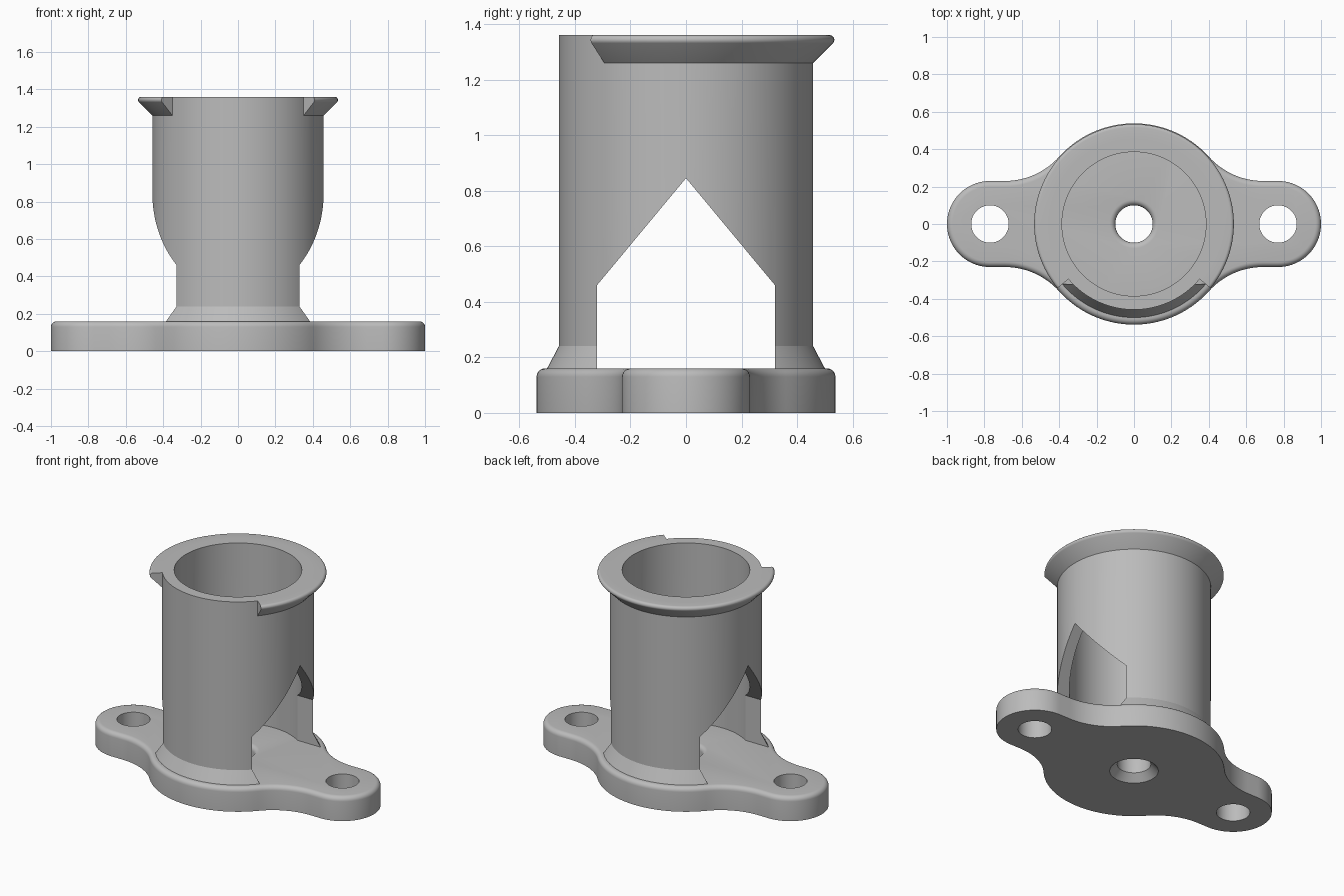
import bpy
import bmesh
from math import sin, cos, asin, pi, radians, sqrt

cube = bpy.data.objects.get("Cube")
if cube:
    bpy.data.objects.remove(cube, do_unlink=True)

SEG = 144
PLATE_TOP = 0.16
TOP = 1.36
OUTER, INNER = 0.458, 0.385

grey = bpy.data.materials.new("plain grey")
grey.use_nodes = True
grey.diffuse_color = (0.5, 0.5, 0.5, 1)
grey.node_tree.nodes["Principled BSDF"].inputs["Base Color"].default_value = (0.5, 0.5, 0.5, 1)


def finish(name, bm):
    bmesh.ops.recalc_face_normals(bm, faces=bm.faces)
    mesh = bpy.data.meshes.new(name)
    bm.to_mesh(mesh)
    bm.free()
    mesh.materials.append(grey)
    obj = bpy.data.objects.new(name, mesh)
    bpy.context.collection.objects.link(obj)
    return obj


def loft(name, rings):
    """Skin equal-length closed rings and cap both ends."""
    bm = bmesh.new()
    loops = [[bm.verts.new(p) for p in ring] for ring in rings]
    n = len(loops[0])
    for a, b in zip(loops, loops[1:]):
        for i in range(n):
            j = (i + 1) % n
            bm.faces.new((a[i], a[j], b[j], b[i]))
    bm.faces.new(loops[0])
    bm.faces.new(loops[-1])
    return finish(name, bm)


def lathe(name, profile, x=0.0, start=0, sweep=360):
    """Turn a closed (radius, z) section about a vertical axis."""
    full = sweep == 360
    steps = round(SEG * sweep / 360)
    bm = bmesh.new()
    rings = []
    for i in range(steps if full else steps + 1):
        a = radians(start) + 2 * pi * i / SEG
        rings.append([bm.verts.new((x + r * cos(a), r * sin(a), z)) for r, z in profile])
    n = len(profile)
    for i in range(steps):
        a, b = rings[i], rings[(i + 1) % len(rings)]
        for k in range(n):
            m = (k + 1) % n
            bm.faces.new((a[k], a[m], b[m], b[k]))
    if not full:
        bm.faces.new(rings[0])
        bm.faces.new(rings[-1])
    return finish(name, bm)


def disc_stack(name, profile, x=0.0):
    """Solid turned body from (radius, z) steps."""
    return loft(name, [[(x + r * cos(2 * pi * i / 64), r * sin(2 * pi * i / 64), z)
                        for i in range(64)] for r, z in profile])


def cut(obj, cutter):
    mod = obj.modifiers.new("cut", "BOOLEAN")
    mod.operation = "DIFFERENCE"
    mod.solver = "EXACT"
    mod.object = cutter
    bpy.context.view_layer.objects.active = obj
    bpy.ops.object.modifier_apply(modifier=mod.name)
    bpy.data.objects.remove(cutter, do_unlink=True)


def arc(cx, cy, r, a0, a1, n):
    return [(cx + r * cos(a0 + (a1 - a0) * i / n), cy + r * sin(a0 + (a1 - a0) * i / n))
            for i in range(n + 1)]


# Plate outline: round middle, round ears, hollow blends between them
def outline(inset, z):
    mid, ear, blend, ear_x = 0.538, 0.23, 0.39, 0.77
    cy = ear + blend
    cx = sqrt((mid + blend) ** 2 - cy ** 2)
    join = asin(cy / (mid + blend))
    quarter = arc(ear_x, 0, ear - inset, 0, pi / 2, 20)
    quarter += arc(cx, cy, blend + inset, -pi / 2, join - pi, 14)
    quarter += arc(0, 0, mid - inset, join, pi / 2, 18)[1:]
    half = quarter + [(-x, y) for x, y in reversed(quarter[:-1])]
    return [(x, y, z) for x, y in half + [(x, -y) for x, y in reversed(half[1:-1])]]


# Mounting plate with a rounded top edge
ROUND = 0.03
rings = [outline(0, 0)]
for i in range(7):
    t = pi / 2 * i / 6
    rings.append(outline(ROUND * (1 - cos(t)), PLATE_TOP - ROUND + ROUND * sin(t)))
plate = loft("mounting_plate", rings)

# Bolt holes, and a centre hole countersunk below and rounded above
for side in (-1, 1):
    cut(plate, disc_stack("bolt_hole", [(0.1, -0.1), (0.1, 0.3)], side * 0.77))
lip = [(0.1 + ROUND * (1 - cos(pi / 2 * i / 6)), PLATE_TOP - ROUND + ROUND * sin(pi / 2 * i / 6))
       for i in range(7)]
cut(plate, disc_stack("centre_hole", [(0.145, -0.1), (0.145, 0), (0.1, 0.045)] + lip + [(0.13, 0.3)]))

# Tube wall with a flared foot
tube = lathe("tube", [(INNER, PLATE_TOP), (0.5, PLATE_TOP), (OUTER, 0.24),
                      (OUTER, TOP), (INNER, TOP)])

# Pointed window through both sides of the tube
window = [(-0.32, 0.1), (0.32, 0.1), (0.32, 0.46), (0, 0.845), (-0.32, 0.46)]
cut(tube, loft("window_cutter", [[(x, y, z) for y, z in window] for x in (-1, 1)]))

# Rim flange, open at the front
rim = [(OUTER, TOP), (OUTER, TOP - 0.1)] + arc(0.517, TOP - 0.017, 0.017, -pi / 4, pi / 2, 8)
flange = lathe("rim_flange", rim, start=-40, sweep=260)

# Smooth shading with crisp edges
bpy.ops.object.select_all(action="DESELECT")
for obj in (plate, tube, flange):
    obj.select_set(True)
bpy.context.view_layer.objects.active = plate
bpy.ops.object.shade_smooth_by_angle(angle=radians(25))
